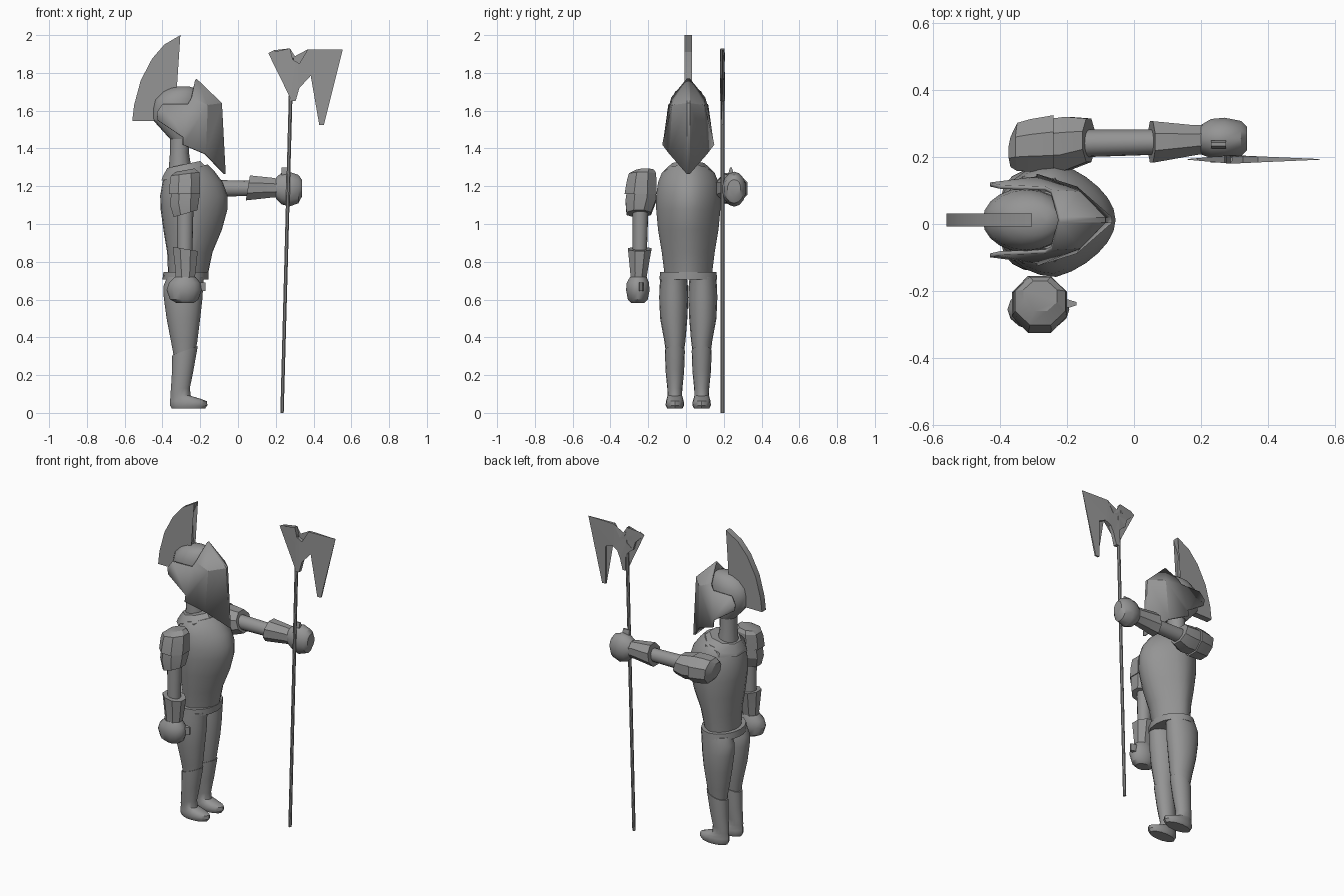
import bpy, bmesh, math
from mathutils import Vector

CY = 0.012  # centre line of the figure
steel = bpy.data.materials.new("grey steel")
steel.diffuse_color = (0.3, 0.3, 0.3, 1)


def finish(name, bm, angle=35):
    bmesh.ops.recalc_face_normals(bm, faces=bm.faces)
    me = bpy.data.meshes.new(name)
    bm.to_mesh(me)
    bm.free()
    me.materials.append(steel)
    ob = bpy.data.objects.new(name, me)
    bpy.context.collection.objects.link(ob)
    bpy.context.view_layer.objects.active = ob
    ob.select_set(True)
    bpy.ops.object.shade_smooth_by_angle(angle=math.radians(angle))
    ob.select_set(False)
    return ob


def loft(name, rings, n=16, point=0, place=None, angle=35):
    """Rings are (z, x0, x1, y centre, y half width, tilt towards the front)."""
    bm = bmesh.new()
    loops = []
    for z, x0, x1, yc, hy, tilt in rings:
        loop = []
        for i in range(n):
            a = 2 * math.pi * (i + 0.5 * (n < 10)) / n
            c, s = math.cos(a), math.sin(a)
            k = 1 / math.cos(math.pi / n) if n < 10 else 1
            p = Vector(((x0 + x1) / 2 + (x1 - x0) / 2 * c * k,
                        yc + hy * s * k * (1 - point * max(0, c)), z + tilt * c))
            loop.append(bm.verts.new(place(p) if place else p))
        loops.append(loop)
    for a, b in zip(loops, loops[1:]):
        for i in range(n):
            j = (i + 1) % n
            bm.faces.new((a[i], a[j], b[j], b[i]))
    bm.faces.new(loops[0])
    bm.faces.new(loops[-1])
    return finish(name, bm, angle)


def plate(name, outline, y, half):
    """Flat outline in x and z, with a thickness that may depend on x."""
    bm = bmesh.new()
    sides = [[bm.verts.new((x, y + s * half(x), z)) for x, z in outline] for s in (-1, 1)]
    caps = [bm.faces.new(v) for v in sides]
    for i in range(len(outline)):
        j = (i + 1) % len(outline)
        bm.faces.new((sides[0][i], sides[0][j], sides[1][j], sides[1][i]))
    bmesh.ops.triangulate(bm, faces=caps)
    return finish(name, bm, 20)


# Breastplate, belt and collar
loft("breastplate", [
    (0.73, -0.37, -0.16, CY, 0.125, 0), (0.85, -0.375, -0.135, CY, 0.14, 0),
    (0.97, -0.395, -0.085, CY, 0.16, 0), (1.08, -0.41, -0.055, CY, 0.17, 0),
    (1.15, -0.412, -0.055, CY, 0.17, 0), (1.22, -0.40, -0.08, CY, 0.16, 0),
    (1.27, -0.385, -0.125, CY, 0.14, 0.01), (1.29, -0.37, -0.16, CY, 0.12, 0.025)],
    n=24, point=0.25)
loft("belt", [(0.705, -0.40, -0.155, CY, 0.152, 0), (0.745, -0.395, -0.155, CY, 0.15, 0)], n=16)
loft("collar", [(1.24, -0.405, -0.16, CY, 0.13, 0.01), (1.275, -0.40, -0.17, CY, 0.125, 0.03),
                (1.315, -0.375, -0.20, CY, 0.085, 0.02)], n=8)
loft("neck", [(1.25, -0.37, -0.24, CY, 0.065, 0), (1.38, -0.36, -0.26, CY, 0.055, 0),
              (1.52, -0.36, -0.25, CY, 0.055, 0)], n=12)

# Helmet skull
loft("helmet_skull", [
    (1.45, -0.36, -0.25, CY, 0.06, 0.0), (1.54, -0.45, -0.21, CY, 0.09, -0.01),
    (1.61, -0.452, -0.20, CY, 0.095, 0), (1.66, -0.44, -0.20, CY, 0.09, 0),
    (1.70, -0.40, -0.21, CY, 0.07, 0), (1.72, -0.36, -0.23, CY, 0.045, 0),
    (1.728, -0.32, -0.26, CY, 0.015, 0)], n=20)

# Visor: a central ridge with swept side and cheek plates
bm = bmesh.new()
side = {"peak": (-0.22, 0.008, 1.77), "brow": (-0.085, 0.008, 1.64), "chin": (-0.065, 0.008, 1.265),
        "temple": (-0.245, 0.09, 1.67), "eye": (-0.265, 0.10, 1.635), "jaw": (-0.29, 0.138, 1.42),
        "back": (-0.40, 0.105, 1.635), "rear": (-0.43, 0.112, 1.59), "nape": (-0.425, 0.112, 1.55),
        "cheek": (-0.29, 0.13, 1.46), "mid": (-0.16, 0.085, 1.63), "low": (-0.17, 0.10, 1.37)}
for s in (-1, 1):
    v = {k: bm.verts.new((x, CY + s * y, z)) for k, (x, y, z) in side.items()}
    for f in ("peak brow mid", "peak mid temple", "temple mid eye", "brow chin low mid",
              "mid low jaw cheek", "mid cheek eye", "eye cheek nape rear back"):
        bm.faces.new([v[k] for k in f.split()])
    if s == -1:
        left = v
for a, b in (("peak", "brow"), ("brow", "chin")):
    bm.faces.new((left[a], left[b], v[b], v[a]))
visor = finish("visor", bm, 25)
mod = visor.modifiers.new("thickness", 'SOLIDIFY')
mod.thickness = 0.012
mod.offset = -1

# Crest
plate("crest", [(-0.305, 2.0), (-0.39, 1.95), (-0.455, 1.875), (-0.515, 1.76), (-0.55, 1.63),
                (-0.56, 1.545), (-0.44, 1.545), (-0.40, 1.66), (-0.325, 1.70), (-0.34, 1.76),
                (-0.342, 1.91)], CY, lambda x: 0.02)

# Legs and boots
for s, tag in ((-1, "right"), (1, "left")):
    y, yk = CY + s * 0.077, CY + s * 0.071
    loft(tag + "_thigh", [
        (0.30, -0.34, -0.23, yk, 0.045, 0), (0.38, -0.355, -0.215, yk, 0.056, 0),
        (0.50, -0.378, -0.20, y, 0.072, 0), (0.61, -0.393, -0.188, y, 0.077, 0),
        (0.67, -0.395, -0.185, y, 0.075, 0), (0.72, -0.375, -0.18, y, 0.07, 0)])
    loft(tag + "_boot", [
        (0.022, -0.35, -0.175, yk, 0.04, 0), (0.04, -0.36, -0.162, yk, 0.049, 0),
        (0.062, -0.36, -0.165, yk, 0.047, 0), (0.08, -0.358, -0.20, yk, 0.042, -0.005),
        (0.095, -0.358, -0.25, yk, 0.038, -0.005), (0.13, -0.355, -0.255, yk, 0.04, 0),
        (0.22, -0.35, -0.235, yk, 0.049, 0.01), (0.33, -0.348, -0.213, yk, 0.053, 0.024)])


# Arms: one hanging, one the same arm swung forward on the other side
def hang(p):
    return p


def reach(p):
    return Vector((0.92 - p.z, -p.y, 1.47 + p.x))


for place, tag in ((hang, "right"), (reach, "left")):
    loft(tag + "_shoulder_plate", [
        (1.16, -0.365, -0.20, -0.24, 0.085, 0), (1.23, -0.36, -0.20, -0.235, 0.078, 0),
        (1.265, -0.355, -0.205, -0.23, 0.072, 0.01), (1.285, -0.33, -0.23, -0.215, 0.045, 0.01)],
        n=8, place=place, angle=25)
    loft(tag + "_upper_arm_plate", [
        (1.055, -0.34, -0.215, -0.25, 0.065, 0.02), (1.12, -0.36, -0.205, -0.24, 0.08, 0.02),
        (1.20, -0.35, -0.205, -0.235, 0.075, 0)], n=8, place=place, angle=25)
    loft(tag + "_upper_arm", [(0.82, -0.322, -0.242, -0.245, 0.037, 0),
                              (1.12, -0.325, -0.235, -0.24, 0.042, 0)], place=place)
    loft(tag + "_gauntlet", [
        (0.68, -0.33, -0.235, -0.255, 0.04, 0), (0.74, -0.33, -0.225, -0.25, 0.045, 0),
        (0.868, -0.345, -0.213, -0.245, 0.062, -0.012)], n=8, place=place, angle=25)
    loft(tag + "_hand", [
        (0.582, -0.325, -0.235, -0.255, 0.035, 0), (0.60, -0.36, -0.21, -0.255, 0.054, 0),
        (0.65, -0.378, -0.193, -0.255, 0.064, 0), (0.69, -0.365, -0.20, -0.255, 0.06, 0),
        (0.72, -0.335, -0.225, -0.252, 0.045, 0)], place=place, n=14)
    loft(tag + "_thumb", [(0.645, -0.25, -0.172, -0.238, 0.012, 0),
                          (0.69, -0.25, -0.172, -0.238, 0.012, 0)], n=8, place=place)

# Poleaxe shaft and head
PY = 0.193
loft("poleaxe_shaft", [(0.0, 0.224, 0.242, PY, 0.01, 0), (1.88, 0.274, 0.294, PY, 0.01, 0)], n=8)
plate("poleaxe_head", [
    (0.285, 1.65), (0.305, 1.65), (0.325, 1.72), (0.345, 1.765), (0.385, 1.785), (0.43, 1.765),
    (0.43, 1.525), (0.455, 1.525), (0.555, 1.925), (0.37, 1.925), (0.325, 1.85), (0.29, 1.87),
    (0.275, 1.93), (0.27, 1.87), (0.19, 1.92), (0.16, 1.905), (0.22, 1.845), (0.235, 1.795),
    (0.28, 1.835)],
    PY, lambda x: max(0.001, 0.013 * (1 - abs(x - 0.29) / (0.265 if x > 0.29 else 0.14))))
